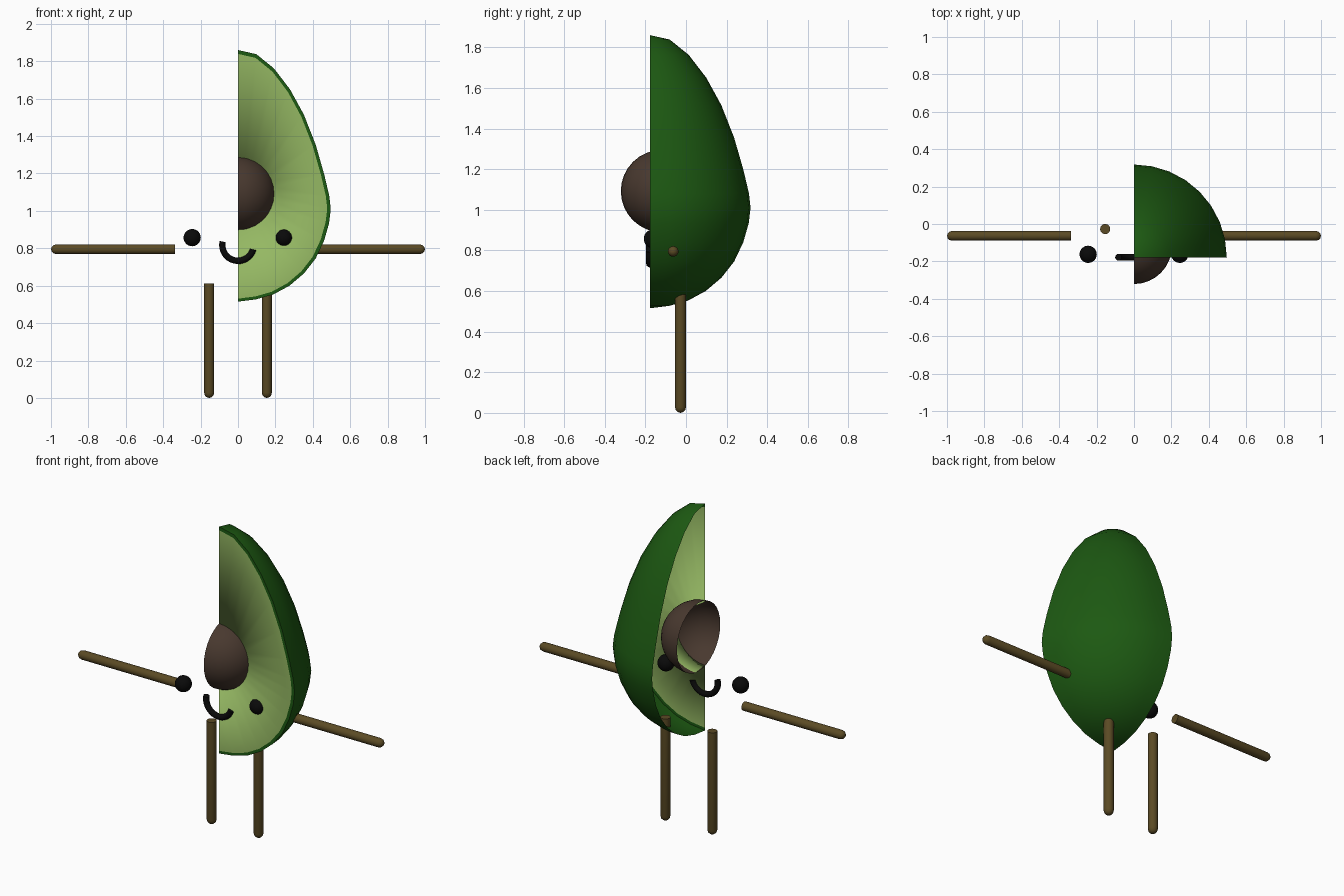
import bpy, bmesh, math
from mathutils import Matrix, Vector

if "Cube" in bpy.data.objects:
    bpy.data.objects.remove(bpy.data.objects["Cube"])

FACE_Y = -0.178


def material(name, rgb):
    m = bpy.data.materials.new(name)
    m.diffuse_color = (*rgb, 1)
    m.use_nodes = True
    m.node_tree.nodes["Principled BSDF"].inputs["Base Color"].default_value = m.diffuse_color
    return m


SKIN = material("skin", (0.012, 0.1, 0.006))
FLESH = material("flesh", (0.30, 0.48, 0.125))
SEED = material("seed", (0.065, 0.04, 0.028))
WOOD = material("wood", (0.105, 0.07, 0.018))
BLACK = material("black", (0.003, 0.003, 0.003))


def finish(name, bm, mat, angle=None, fix=True):
    bmesh.ops.remove_doubles(bm, verts=bm.verts, dist=1e-5)
    if fix:
        bmesh.ops.recalc_face_normals(bm, faces=bm.faces)
    for f in bm.faces:
        f.smooth = True
    me = bpy.data.meshes.new(name)
    bm.to_mesh(me)
    bm.free()
    ob = bpy.data.objects.new(name, me)
    bpy.context.collection.objects.link(ob)
    me.materials.append(mat)
    if angle:
        bpy.ops.object.select_all(action='DESELECT')
        bpy.context.view_layer.objects.active = ob
        ob.select_set(True)
        bpy.ops.object.shade_smooth_by_angle(angle=math.radians(angle))
    return ob


def skin_rings(bm, rings, closed=False):
    """Join successive rings of points with quads."""
    vs = [[bm.verts.new(p) for p in r] for r in rings]
    for a, b in zip(vs, vs[1:]):
        n = len(a)
        for i in range(n if closed else n - 1):
            j = (i + 1) % n
            bm.faces.new((a[i], b[i], b[j], a[j]))
    return vs


# Body profile (radius, height), top to bottom
profile = [(0, 1.86), (0.098, 1.838), (0.192, 1.762), (0.278, 1.65), (0.352, 1.515),
           (0.415, 1.355), (0.461, 1.195), (0.488, 1.08), (0.496, 1.01), (0.487, 0.935),
           (0.46, 0.84), (0.415, 0.745), (0.352, 0.665), (0.275, 0.6), (0.188, 0.553),
           (0.096, 0.527), (0, 0.515)]

# Skin: quarter revolve plus the thin rim around the cut face
bm = bmesh.new()
inset = [Vector((r * 0.962, FACE_Y, 1.1 + (z - 1.1) * 0.973)) for r, z in profile]
rings = [[Vector((r * math.cos(a), FACE_Y + r * math.sin(a), z)) for r, z in profile]
         for a in [math.pi / 2 * i / 8 for i in range(9)]]
skin_rings(bm, [inset] + rings)
finish("skin_shell", bm, SKIN, 40)

# Flesh: flat cut face with a recessed lip around the seed
n = len(profile)
arc = [math.pi / 2 - math.pi * i / (n - 1) for i in range(n)]


def pit(r, y):
    return [Vector((r * math.cos(a), y, 1.09 + r * math.sin(a))) for a in arc]


bm = bmesh.new()
skin_rings(bm, [inset, pit(0.188, FACE_Y), pit(0.199, -0.09)])
bmesh.ops.recalc_face_normals(bm, faces=bm.faces)
bm.faces.ensure_lookup_table()
if bm.faces[0].normal.y > 0:
    bmesh.ops.reverse_faces(bm, faces=bm.faces)
finish("flesh_face", bm, FLESH, fix=False)

# Seed: open half sphere
bm = bmesh.new()
bmesh.ops.create_uvsphere(bm, u_segments=32, v_segments=16, radius=0.203,
                          matrix=Matrix.Translation((0, -0.118, 1.092)))
bmesh.ops.bisect_plane(bm, geom=bm.verts[:] + bm.edges[:] + bm.faces[:],
                       plane_co=(0, 0, 0), plane_no=(-1, 0, 0), clear_outer=True)
finish("seed", bm, SEED, fix=False)

# Limbs: rods with a rounded tip at the local origin
def rod(name, length, r, matrix):
    prof = [(0, 0), (r * 0.5, 0.004), (r * 0.85, 0.013), (r, 0.028), (r, length), (0, length)]
    bm = bmesh.new()
    skin_rings(bm, [[Vector((q * math.cos(t), q * math.sin(t), z))
                     for t in [2 * math.pi * i / 24 for i in range(24)]]
                    for q, z in prof], closed=True)
    bmesh.ops.remove_doubles(bm, verts=bm.verts, dist=1e-5)
    bmesh.ops.transform(bm, matrix=matrix, verts=bm.verts)
    finish(name, bm, WOOD, 40)


for side, s in (("left", -1), ("right", 1)):
    rod(side + "_arm", 0.662, 0.026, Matrix.Translation((s, -0.063, 0.795))
        @ Matrix.Rotation(-s * math.pi / 2, 4, 'Y'))
    rod(side + "_leg", 0.612, 0.027, Matrix.Translation((s * 0.154, -0.027, 0)))
    # Eyes
    bm = bmesh.new()
    bmesh.ops.create_uvsphere(bm, u_segments=32, v_segments=16, radius=0.046,
                              matrix=Matrix.Translation((s * 0.245, -0.162, 0.857)))
    finish(side + "_eye", bm, BLACK)

# Mouth: slightly tilted half ring
bm = bmesh.new()
rings = []
for i in range(17):
    a = math.radians(167 + 177 * i / 16)
    out = Vector((math.cos(a), 0, math.sin(a)))
    rings.append([Vector((0, -0.178, 0.817)) + out * (0.084 + 0.017 * math.cos(t))
                  + Vector((0, 0.018 * math.sin(t), 0))
                  for t in [2 * math.pi * k / 12 for k in range(12)]])
vs = skin_rings(bm, rings, closed=True)
bm.faces.new(vs[0])
bm.faces.new(vs[-1])
finish("mouth", bm, BLACK, 40)
